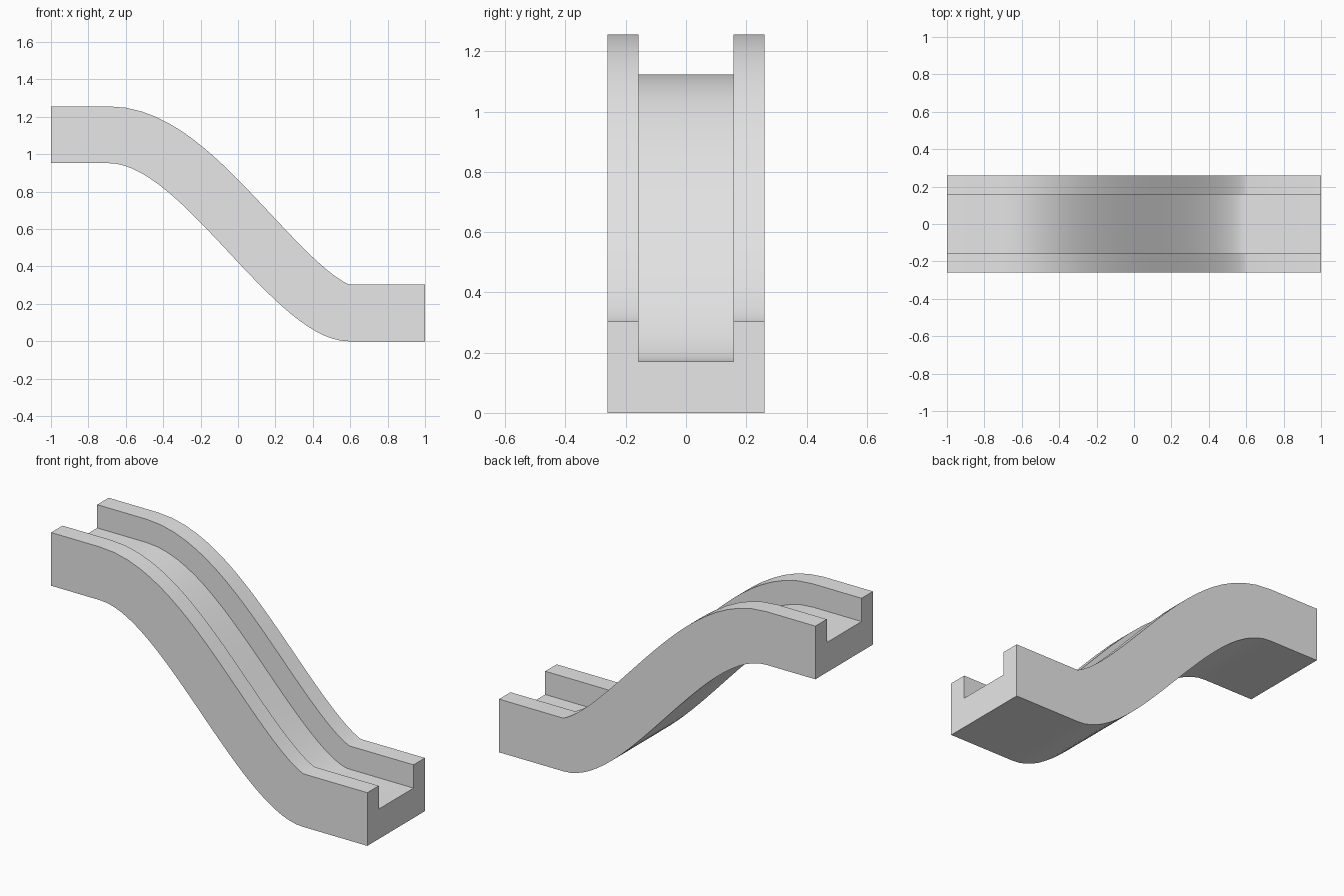
import bpy, bmesh
from mathutils import Vector

cube = bpy.data.objects.get("Cube")
if cube:
    bpy.data.objects.remove(cube)

RISE, SEGMENTS = 0.952, 28
HALF_WIDTH, INNER, FLOOR, WALL = 0.26, 0.157, 0.171, 0.304

# Underside path: level, an S-bend, level again; each station is (point, normal)
START, END, HANDLE = Vector((-0.69, RISE)), Vector((0.59, 0)), Vector((0.39, 0))
p0, p1, p2, p3 = START, START + HANDLE, END - HANDLE, END


def station(t):
    s = 1 - t
    point = p0 * s**3 + p1 * 3*s*s*t + p2 * 3*s*t*t + p3 * t**3
    slope = (p1 - p0) * s*s + (p2 - p1) * 2*s*t + (p3 - p2) * t*t
    return point, Vector((-slope.y, slope.x)).normalized()


up = Vector((0, 1))
path = [(Vector((-1, RISE)), up)]
path += [station(i / SEGMENTS) for i in range(SEGMENTS + 1)]
path.append((Vector((1, 0)), up))


def offset_path(distance):
    """Path shifted along its normals, without folding back in tight bends."""
    points = []
    for point, normal in path:
        moved = point + normal * distance
        if points and moved.x < points[-1].x:
            moved = points[-1]
        points.append(moved)
    return points


# U-shaped section as (y, height above the underside)
half = [(HALF_WIDTH, 0), (HALF_WIDTH, WALL), (INNER, WALL), (INNER, FLOOR)]
section = half + [(-y, h) for y, h in reversed(half)]
lines = {h: offset_path(h) for h in (0, FLOOR, WALL)}

# Sweep the section along the path
bm = bmesh.new()
rings = [[bm.verts.new((lines[h][i].x, y, lines[h][i].y)) for y, h in section]
         for i in range(len(path))]
for a, b in zip(rings, rings[1:]):
    for j in range(len(section)):
        k = (j + 1) % len(section)
        bm.faces.new((a[j], a[k], b[k], b[j]))
bm.faces.new(rings[0])
bm.faces.new(rings[-1])
bmesh.ops.remove_doubles(bm, verts=bm.verts, dist=0.0005)
bmesh.ops.recalc_face_normals(bm, faces=bm.faces)

mesh = bpy.data.meshes.new("sloped_channel")
bm.to_mesh(mesh)
bm.free()
channel = bpy.data.objects.new("sloped_channel", mesh)
bpy.context.collection.objects.link(channel)

# Plain light grey
grey = bpy.data.materials.new("light_grey")
grey.use_nodes = True
grey.diffuse_color = (0.8, 0.8, 0.8, 1)
grey.node_tree.nodes["Principled BSDF"].inputs["Base Color"].default_value = (0.8, 0.8, 0.8, 1)
mesh.materials.append(grey)

# Smooth bends, sharp section edges
bpy.ops.object.select_all(action="DESELECT")
channel.select_set(True)
bpy.context.view_layer.objects.active = channel
bpy.ops.object.shade_smooth_by_angle(angle=0.6)
